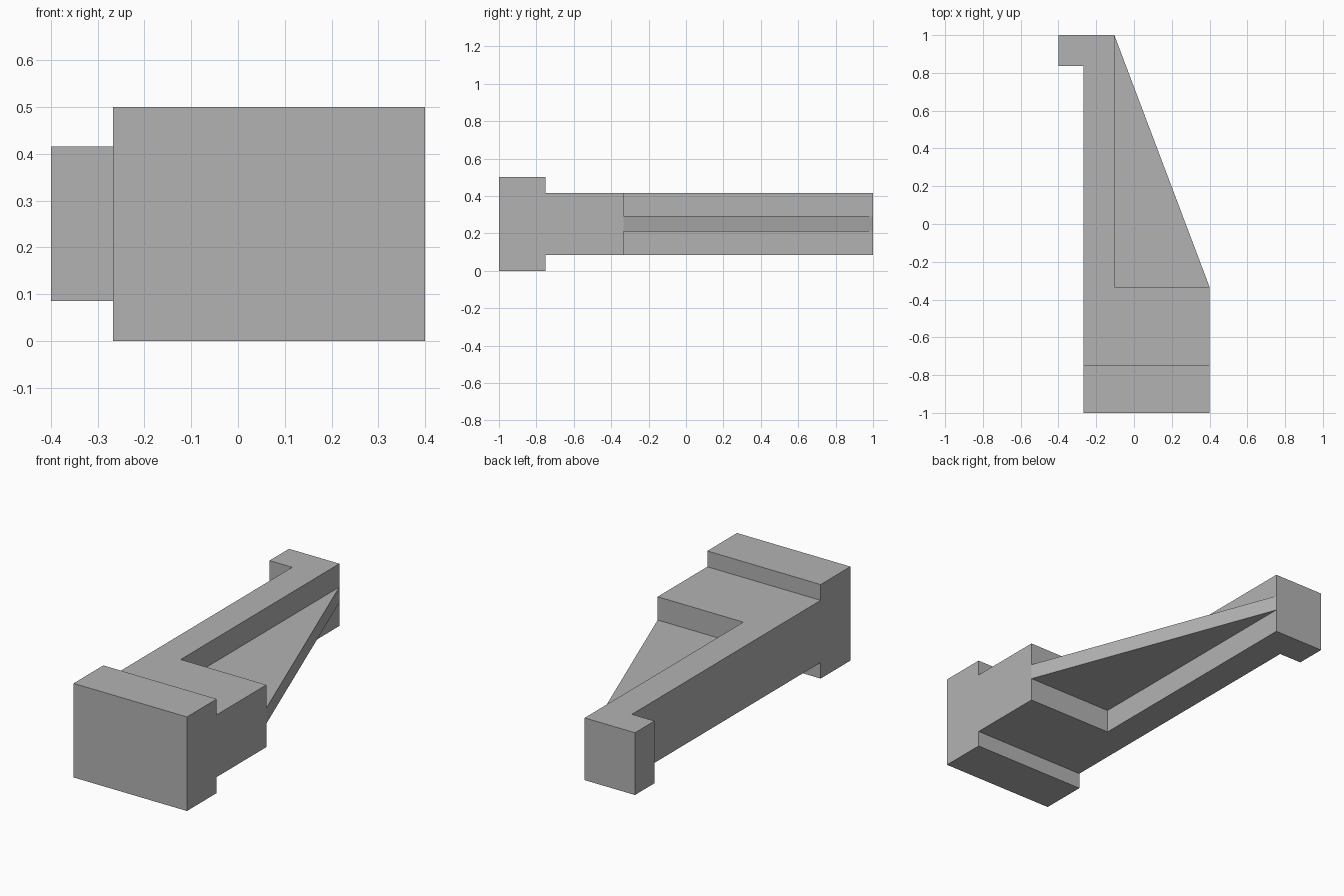
import bpy
import bmesh

cube = bpy.data.objects.get("Cube")
if cube:
    bpy.data.objects.remove(cube, do_unlink=True)

grey = bpy.data.materials.new("plain grey")
grey.use_nodes = True
colour = (0.45, 0.45, 0.45, 1)
grey.diffuse_color = colour
grey.node_tree.nodes["Principled BSDF"].inputs["Base Color"].default_value = colour


def prism(name, outline, bottom, top):
    """Extrude a plan outline upward from bottom to top."""
    bm = bmesh.new()
    base = bm.faces.new([bm.verts.new((x, y, bottom)) for x, y in outline])
    result = bmesh.ops.extrude_face_region(bm, geom=[base])
    raised = [v for v in result["geom"] if isinstance(v, bmesh.types.BMVert)]
    bmesh.ops.translate(bm, verts=raised, vec=(0, 0, top - bottom))
    bmesh.ops.recalc_face_normals(bm, faces=bm.faces)
    mesh = bpy.data.meshes.new(name)
    bm.to_mesh(mesh)
    bm.free()
    mesh.materials.append(grey)
    obj = bpy.data.objects.new(name, mesh)
    bpy.context.collection.objects.link(obj)
    return obj


# Shared plan lines
side, outer, inner, hook = -0.267, 0.4, -0.104, -0.4
front, step, shoulder, back = -1, -0.75, -0.333, 1
low, high = 0.085, 0.416

# Thick block at the front
prism("head_block", [(side, front), (outer, front), (outer, step), (side, step)], 0, 0.5)

# Body, long arm and hooked end in one outline
prism("arm_with_hook", [
    (side, step), (outer, step), (outer, shoulder), (inner, shoulder),
    (inner, back), (hook, back), (hook, 0.836), (side, 0.836)], low, high)

# Thin triangular brace between body and arm
prism("brace_web", [(inner, shoulder), (outer, shoulder), (inner, back)], 0.21, 0.292)
